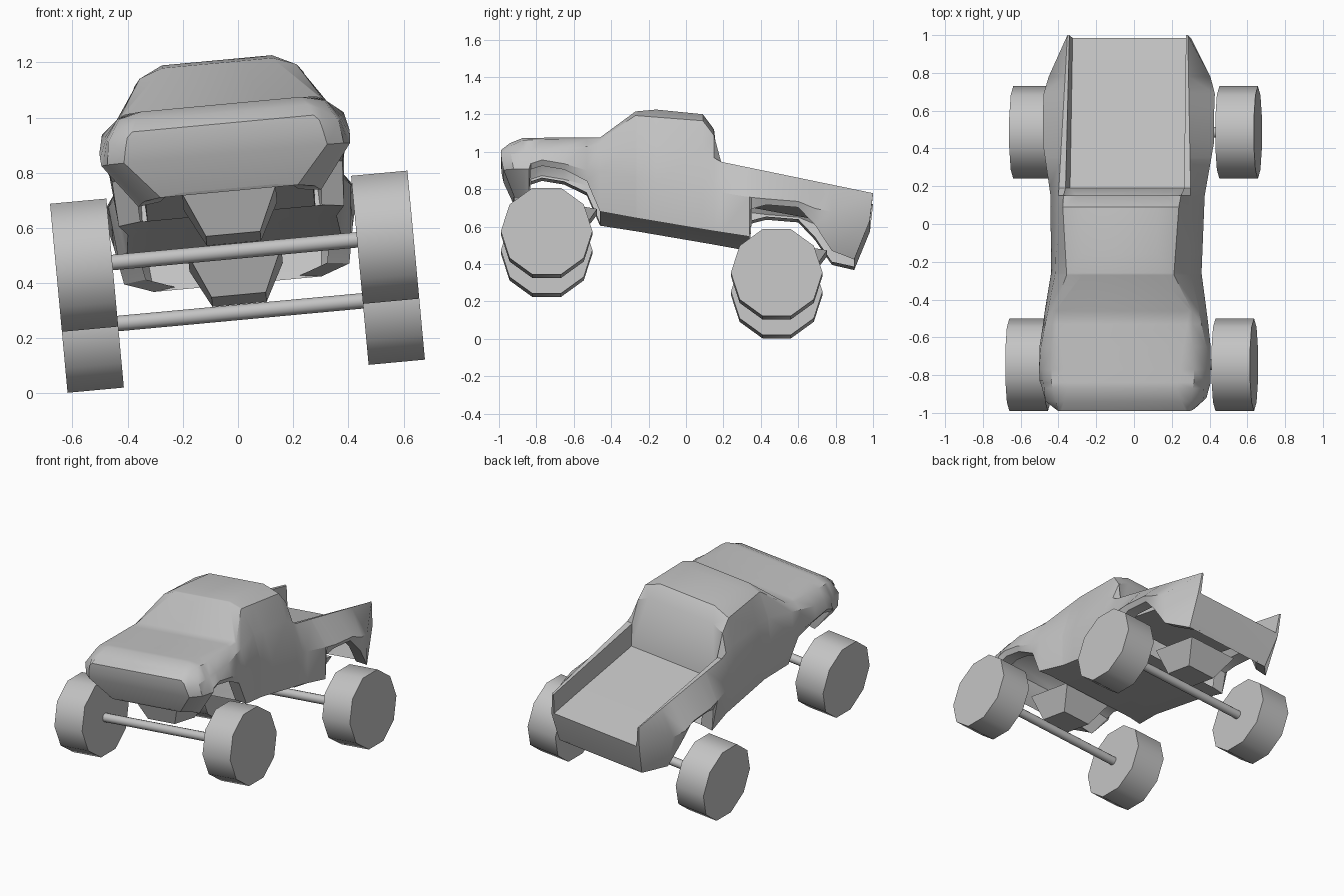
import bpy, bmesh, math
from mathutils import Matrix

old = bpy.data.objects.get("Cube")
if old:
    bpy.data.objects.remove(old)

# One plain colour for everything
paint = bpy.data.materials.new("plain_grey")
paint.use_nodes = True
GREY = (0.55, 0.55, 0.55, 1)
paint.diffuse_color = GREY
paint.node_tree.nodes["Principled BSDF"].inputs["Base Color"].default_value = GREY

# The truck leans sideways and is pitched down toward the tail
LEAN = (Matrix.Translation((-0.02, 0, 0.6)) @ Matrix.Rotation(math.radians(-5.3), 4, 'Y')
        @ Matrix.Translation((0, 0, -0.6)))
PITCH = Matrix.Rotation(math.radians(-9.5), 4, 'X')
SIDES = ((-1, "right"), (1, "left"))


def finish(name, bm, angle=40):
    """Turn a bmesh into a leaning, shaded object."""
    bmesh.ops.recalc_face_normals(bm, faces=bm.faces)
    bm.transform(LEAN)
    mesh = bpy.data.meshes.new(name)
    bm.to_mesh(mesh)
    bm.free()
    mesh.materials.append(paint)
    obj = bpy.data.objects.new(name, mesh)
    bpy.context.collection.objects.link(obj)
    bpy.ops.object.select_all(action='DESELECT')
    obj.select_set(True)
    bpy.context.view_layer.objects.active = obj
    bpy.ops.object.shade_smooth_by_angle(angle=math.radians(angle))


def cylinder(name, x, y, z, radius, length, segments):
    """Cylinder lying along the x axis."""
    bm = bmesh.new()
    bmesh.ops.create_cone(bm, cap_ends=True, segments=segments, radius1=radius,
                          radius2=radius, depth=length)
    bm.transform(Matrix.Translation((x, y, z)) @ Matrix.Rotation(math.pi / 2, 4, 'Y'))
    finish(name, bm)


def tapered_box(name, centre, size, taper):
    """Pitched box whose underside is scaled by taper."""
    bm = bmesh.new()
    bmesh.ops.create_cube(bm, size=1)
    for v in bm.verts:
        if v.co.z < 0:
            v.co.x *= taper
            v.co.y *= taper
    bm.transform(Matrix.Translation(centre) @ PITCH @ Matrix.Diagonal((*size, 1)))
    finish(name, bm, 20)


def sample(curve, y):
    """Read a list of (y, value) points with straight lines between them."""
    for (y0, a), (y1, b) in zip(curve, curve[1:]):
        if y <= y1:
            return a + (b - a) * (y - y0) / (y1 - y0)


# Body outlines from nose to tail: half widths and heights
NOSE, TAIL = -.99, 1
hull_width = [(NOSE, .37), (-.94, .43), (-.83, .455), (-.65, .455), (-.46, .43), (-.26, .4),
              (.15, .41), (.43, .455), (.69, .455), (.78, .43), (TAIL, .325)]
belt_height = [(NOSE, .87), (-.46, .86), (TAIL, .6)]
shoulder_width = [(NOSE, .36), (-.94, .42), (-.65, .44), (-.26, .36), (.19, .35), (TAIL, .32)]
shoulder_height = [(NOSE, .92), (-.94, .95), (-.26, 1.02), (.09, .97), (.19, .915), (TAIL, .75)]
upper_width = [(NOSE, .35), (-.83, .38), (-.46, .37), (-.27, .285), (.19, .315), (TAIL, .31)]
upper_height = [(NOSE, .96), (-.94, 1), (-.87, 1.03), (-.46, 1.035), (-.27, 1.17),
                (.09, 1.14), (.15, 1.06), (.19, .91), (TAIL, .745)]
# The top is the hood, the roof, then the bed floor
top_width = [(NOSE, .33), (-.87, .29), (-.46, .355), (-.27, .2), (.09, .2),
             (.15, .24), (.19, .305), (TAIL, .305)]
top_height = [(NOSE, .98), (-.94, 1.02), (-.87, 1.05), (-.46, 1.045), (-.27, 1.2), (-.16, 1.21),
              (.09, 1.185), (.15, 1.1), (.19, .76), (TAIL, .61)]
# Lift of the sill over each wheel, and how far nose and tail tuck in below
arch_lift = [(NOSE, 0), (-.84, 0), (-.83, .16), (-.77, .19), (-.65, .19), (-.53, .15),
             (-.46, 0), (.34, 0), (.35, .15), (.43, .185), (.6, .2), (.69, .12),
             (.78, 0), (TAIL, 0)]
tuck = [(NOSE, -1.2), (-.84, 0), (.78, 0), (TAIL, .8)]


def section(y):
    """Cross-section points from the turned-in lower lip up to the top."""
    hull = sample(hull_width, y)
    low = .565 - .17 * y + sample(arch_lift, y)
    lower = hull - (.12 if y < -.83 else .02)
    return [(lower - .08, low + .01), (lower, low),
            (hull, max(sample(belt_height, y), low + .03)),
            (sample(shoulder_width, y), sample(shoulder_height, y)),
            (sample(upper_width, y), sample(upper_height, y)),
            (sample(top_width, y), sample(top_height, y))]


# Body shell: skin the stations on both sides and bridge the top
bm = bmesh.new()
rows = []
stations = sorted({y for curve in (hull_width, top_height, arch_lift) for y, _ in curve})
for y in stations:
    points = section(y)
    peak = max(z for _, z in points)
    rows.append([[bm.verts.new((s * h, y - sample(tuck, y) * (peak - z) ** 2, z))
                  for h, z in points] for s, _ in SIDES])
for y, a, b in zip(stations, rows, rows[1:]):
    for p, q in zip(a, b):
        for i in range(len(p) - 1):
            bm.faces.new((p[i], p[i + 1], q[i + 1], q[i]))
    bm.faces.new((a[0][-1], a[1][-1], b[1][-1], b[0][-1]))
    if -.46 <= y < .34:                               # flat floor under the cab
        bm.faces.new((a[0][0], a[1][0], b[1][0], b[0][0]))

# Nose: chin, bumper and grille panels
right, left = rows[0]
for i in range(len(right) - 1):
    bm.faces.new((right[i], right[i + 1], left[i + 1], left[i]))

# Tail: panel under the bed floor and the two corner posts
right, left = rows[-1]
bm.faces.new((right[1], right[-1], left[-1], left[1]))
for post in (right, left):
    bm.faces.new(post[1:])
finish("truck_body", bm, 32)

# Axles with their tapered housings, and the big wheels
for end, y, z in (("front", -.745, .515), ("rear", .485, .293)):
    cylinder(end + "_axle", 0, y, z, .028, .9, 12)
    tapered_box(end + "_axle_housing", (0, y + .08, z + .12), (.34, .36, .15), .58)
    for s, side in SIDES:
        cylinder(f"{end}_{side}_wheel", s * .548, y, z, .245, .205, 10)
